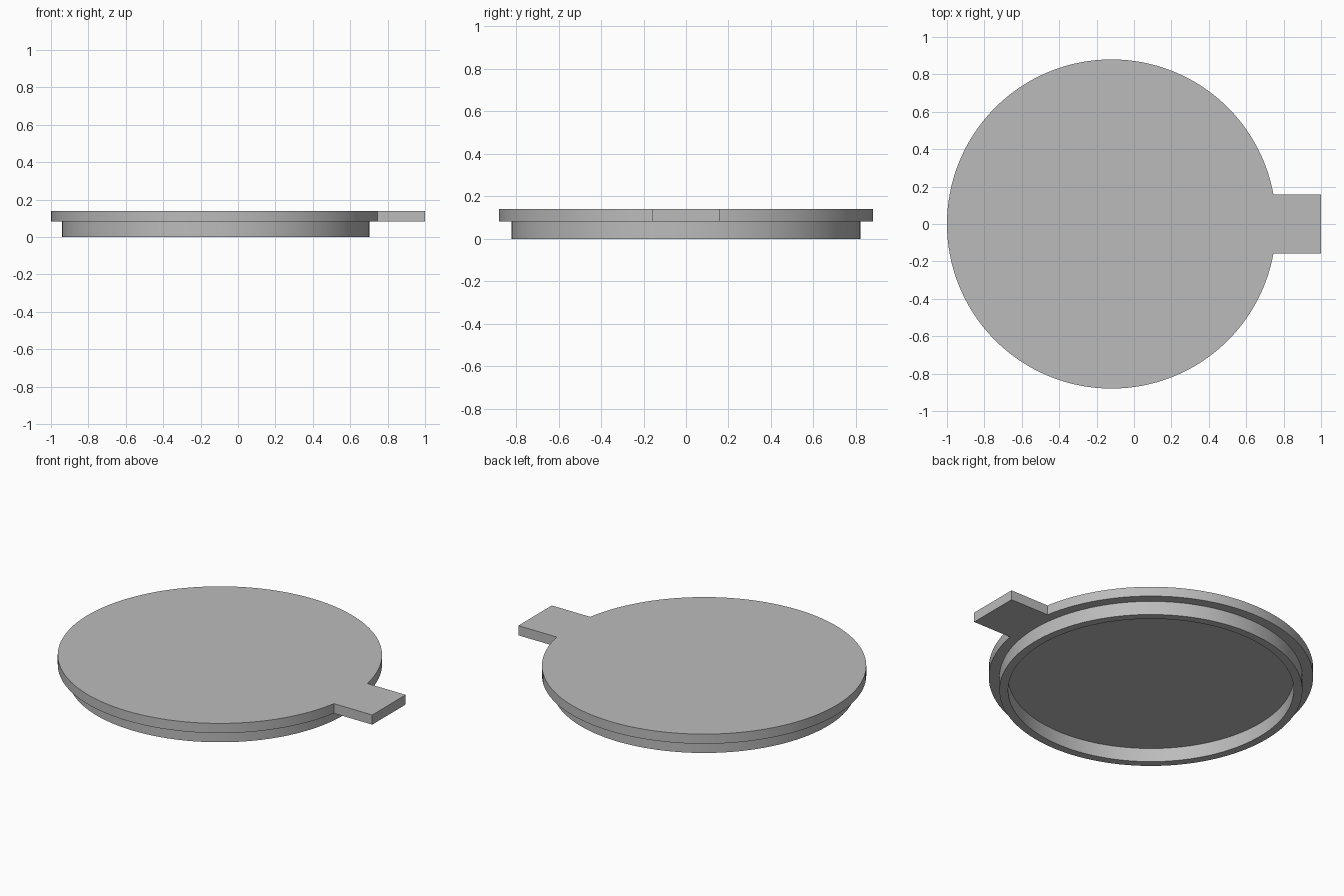
import bpy, bmesh
from math import sin, cos, asin, pi, radians

cube = bpy.data.objects.get("Cube")
if cube:
    bpy.data.objects.remove(cube, do_unlink=True)

CENTRE_X = -0.12
DISC_R, RIM_OUTER, RIM_INNER = 0.88, 0.822, 0.775
PLATE_Z, TOP_Z = 0.082, 0.14
TAB_HALF, TAB_END = 0.158, 1.0
SEGMENTS = 128

grey = bpy.data.materials.new("plain grey")
grey.use_nodes = True
colour = (0.5, 0.5, 0.5, 1)
grey.diffuse_color = colour
grey.node_tree.nodes["Principled BSDF"].inputs["Base Color"].default_value = colour


def finish(bm, name):
    """Turn the bmesh into a shaded object."""
    bmesh.ops.recalc_face_normals(bm, faces=bm.faces)
    mesh = bpy.data.meshes.new(name)
    bm.to_mesh(mesh)
    bm.free()
    mesh.materials.append(grey)
    obj = bpy.data.objects.new(name, mesh)
    bpy.context.collection.objects.link(obj)
    bpy.ops.object.select_all(action="DESELECT")
    obj.select_set(True)
    bpy.context.view_layer.objects.active = obj
    bpy.ops.object.shade_smooth_by_angle(angle=radians(30))
    return obj


def arc(radius, start, end, count):
    step = (end - start) / count
    return [(CENTRE_X + radius * cos(start + i * step), radius * sin(start + i * step))
            for i in range(count + 1)]


# Lid plate: round disc and pull tab in one outline, extruded upwards
tab_angle = asin(TAB_HALF / DISC_R)
outline = arc(DISC_R, tab_angle, 2 * pi - tab_angle, SEGMENTS)
outline += [(TAB_END, -TAB_HALF), (TAB_END, TAB_HALF)]
bm = bmesh.new()
base = bm.faces.new([bm.verts.new((x, y, PLATE_Z)) for x, y in outline])
raised = bmesh.ops.extrude_face_region(bm, geom=[base], use_keep_orig=True)
top_verts = [v for v in raised["geom"] if isinstance(v, bmesh.types.BMVert)]
bmesh.ops.translate(bm, verts=top_verts, vec=(0, 0, TOP_Z - PLATE_Z))
finish(bm, "lid_plate_with_tab")

# Plug rim: hollow ring hanging under the plate
bm = bmesh.new()
profile = [(RIM_OUTER, PLATE_Z), (RIM_OUTER, 0), (RIM_INNER, 0), (RIM_INNER, PLATE_Z)]
verts = [bm.verts.new((CENTRE_X + r, 0, z)) for r, z in profile]
edges = [bm.edges.new(pair) for pair in zip(verts, verts[1:])]
bmesh.ops.spin(bm, geom=verts + edges, cent=(CENTRE_X, 0, 0), axis=(0, 0, 1),
               angle=2 * pi, steps=SEGMENTS, use_merge=True)
bmesh.ops.remove_doubles(bm, verts=bm.verts, dist=0.0001)
finish(bm, "plug_rim")
